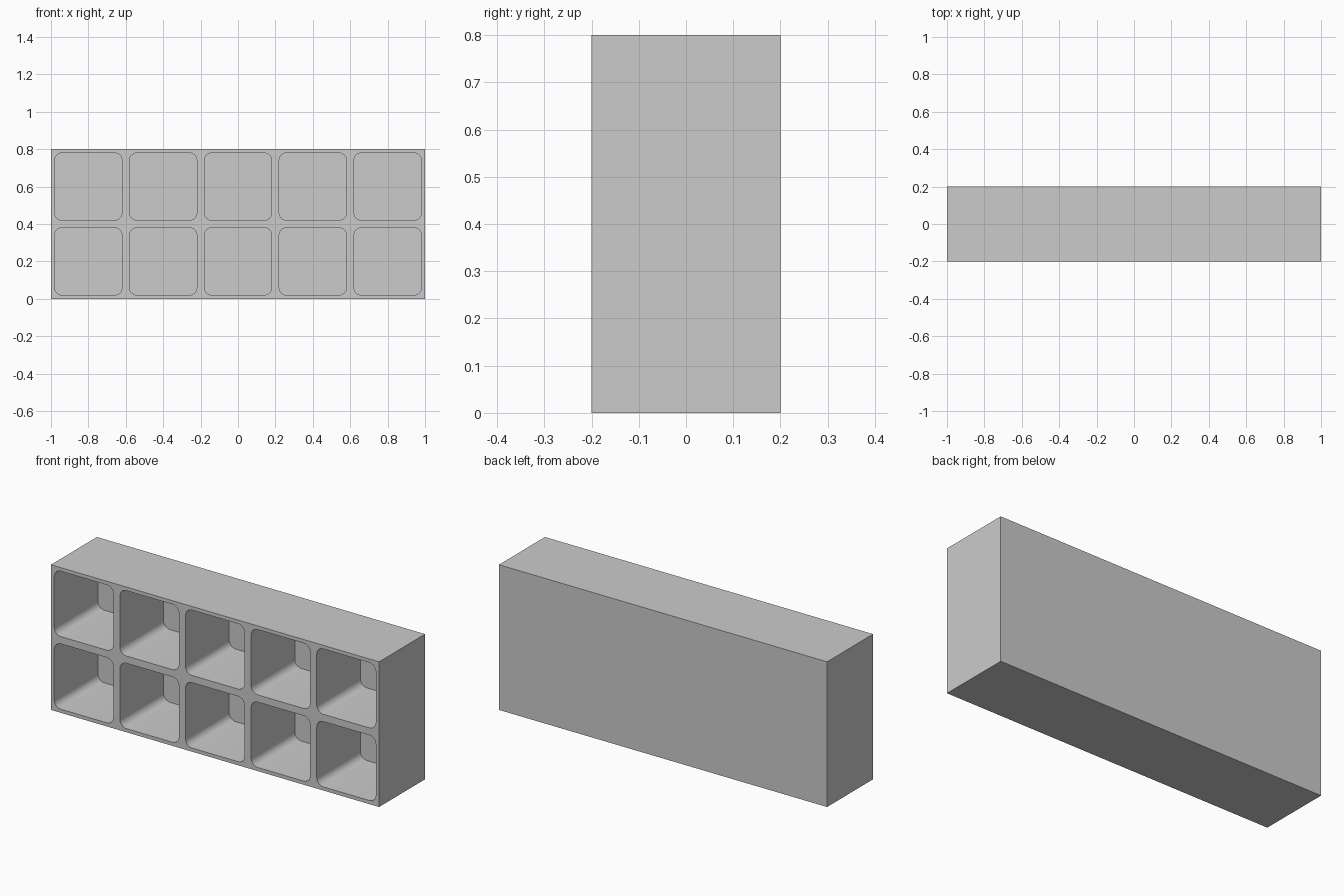
import bpy, bmesh
from math import cos, sin, pi

if "Cube" in bpy.data.objects:
    bpy.data.objects.remove(bpy.data.objects["Cube"])

W, D, H = 2.0, 0.4, 0.8        # outer size
PITCH, CELL, R = 0.4, 0.36, 0.04  # compartment grid, opening size, corner radius
BACK = 0.02                    # back panel thickness
SEG = 8


def make_object(name, bm):
    bmesh.ops.recalc_face_normals(bm, faces=bm.faces[:])
    mesh = bpy.data.meshes.new(name)
    bm.to_mesh(mesh)
    bm.free()
    obj = bpy.data.objects.new(name, mesh)
    bpy.context.collection.objects.link(obj)
    return obj


def rounded_square(cx, cz):
    h = CELL / 2 - R
    pts = []
    for q, (sx, sz) in enumerate([(1, 1), (-1, 1), (-1, -1), (1, -1)]):
        for i in range(SEG + 1):
            a = (q + i / SEG) * pi / 2
            pts.append((cx + sx * h + R * cos(a), cz + sz * h + R * sin(a)))
    return pts


# Solid outer block
bm = bmesh.new()
bmesh.ops.create_cube(bm, size=1)
for v in bm.verts:
    v.co = (v.co.x * W, v.co.y * D, (v.co.z + 0.5) * H)
shelf = make_object("cubby_shelf", bm)

# Rounded compartments, open at the front
bm = bmesh.new()
for col in range(5):
    for row in range(2):
        pts = rounded_square((col - 2) * PITCH, (row + 0.5) * PITCH)
        face = bm.faces.new([bm.verts.new((x, -D / 2 - 0.1, z)) for x, z in pts])
        ext = bmesh.ops.extrude_face_region(bm, geom=[face], use_keep_orig=True)
        for v in ext["geom"]:
            if isinstance(v, bmesh.types.BMVert):
                v.co.y = D / 2 - BACK
cutter = make_object("compartment_cutter", bm)
cutter.hide_render = True

# Cut the compartments and keep only the shelf
mod = shelf.modifiers.new("compartments", 'BOOLEAN')
mod.operation = 'DIFFERENCE'
mod.solver = 'EXACT'
mod.object = cutter
bpy.context.view_layer.objects.active = shelf
shelf.select_set(True)
bpy.ops.object.modifier_apply(modifier=mod.name)
bpy.data.objects.remove(cutter)
bpy.ops.object.shade_smooth_by_angle(angle=pi / 6)
